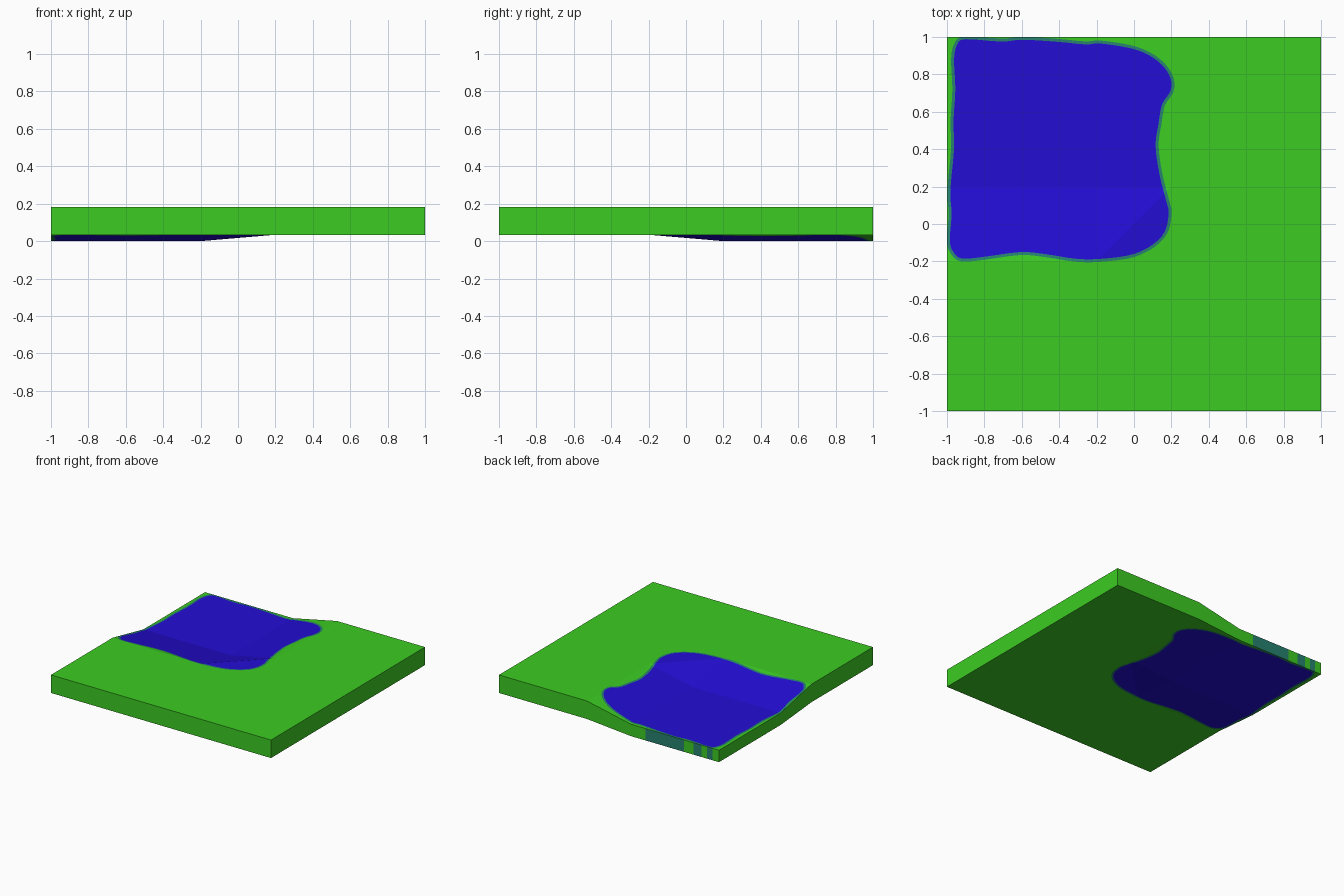
import bpy, bmesh
from mathutils import Vector
from mathutils.geometry import delaunay_2d_cdt

if "Cube" in bpy.data.objects:
    bpy.data.objects.remove(bpy.data.objects["Cube"])


def material(name, rgb):
    m = bpy.data.materials.new(name)
    m.diffuse_color = (*rgb, 1)
    m.use_nodes = True
    m.node_tree.nodes["Principled BSDF"].inputs["Base Color"].default_value = m.diffuse_color
    return m


GREEN, BLUE, TEAL = 0, 1, 2
mats = [material("grass green", (0.045, 0.60, 0.016)),
        material("water blue", (0.017, 0.004, 0.65)),
        material("shore teal", (0.020, 0.22, 0.16))]

# Water outline, counter-clockwise
OUTLINE = [(-.985, -.09), (-.965, -.15), (-.92, -.185), (-.80, -.175), (-.61, -.15),
           (-.48, -.16), (-.29, -.188), (-.13, -.182), (0, -.16), (.10, -.11),
           (.165, -.04), (.185, .06), (.17, .13), (.135, .27), (.115, .42),
           (.13, .53), (.15, .64), (.195, .71), (.195, .78), (.15, .85),
           (.075, .905), (-.02, .94), (-.18, .965), (-.26, .96), (-.42, .975),
           (-.60, .985), (-.71, .975), (-.90, .988), (-.945, .96), (-.962, .88),
           (-.955, .72), (-.965, .55), (-.962, .40), (-.982, .18), (-.975, .05)]


def smooth_loop(pts, steps=3):
    """Closed Catmull-Rom curve through the points."""
    out, n = [], len(pts)
    for i in range(n):
        a, b, c, d = (Vector(pts[(i + k) % n]) for k in (-1, 0, 1, 2))
        for s in range(steps):
            t = s / steps
            out.append(0.5 * (2 * b + (c - a) * t + (2 * a - 5 * b + 4 * c - d) * t * t
                              + (3 * b - a - 3 * c + d) * t ** 3))
    return out


def grow(loop, dist):
    """Offset a loop outward, kept inside the tile."""
    out = []
    for i, p in enumerate(loop):
        t = (loop[(i + 1) % len(loop)] - loop[i - 1]).normalized()
        q = p + Vector((t.y, -t.x)) * dist
        out.append(Vector((max(-1, min(1, q.x)), max(-1, min(1, q.y)))))
    return out


def inside(p, loop):
    hit = False
    for i, b in enumerate(loop):
        a = loop[i - 1]
        if (a.y > p.y) != (b.y > p.y) and p.x < a.x + (p.y - a.y) * (b.x - a.x) / (b.y - a.y):
            hit = not hit
    return hit


def sink(x, y):
    """0 on the flat land, 1 in the sunken corner, with ramps between."""
    u = max(0, min(1, (0.2 - x) / 0.4))
    v = max(0, min(1, (y + 0.2) / 0.4))
    return max(0, u + v - 1)


water = smooth_loop(OUTLINE)
shore = grow(water, 0.016)
STRIPES = [(-.68, -.33), (-.84, -.77), (-.94, -.89)]   # teal on the back edge

# Plan: tile border, ramp creases and painted outlines
pts, edges = [], []


def add_path(path, closed):
    base, n = len(pts), len(path)
    pts.extend(Vector(p) for p in path)
    edges.extend((base + i, base + (i + 1) % n) for i in range(n if closed else n - 1))


add_path([(-1, -1), (1, -1), (1, 1), (-1, 1)], True)
for c in (-0.2, 0.2):
    add_path([(c, -1), (c, 1)], False)
    add_path([(-1, c), (1, c)], False)
add_path([(-0.2, -0.2), (0.2, 0.2)], False)
add_path(water, True)
add_path(shore, True)
pts.extend(Vector((x, 1)) for s in STRIPES for x in s)
plan_pts, _, plan_faces, *_ = delaunay_2d_cdt(pts, edges, [], 0, 1e-4)

# Top and underside of the tile
bm = bmesh.new()
top = [bm.verts.new((p.x, p.y, 0.182 - 0.084 * sink(p.x, p.y))) for p in plan_pts]
bottom = [bm.verts.new((p.x, p.y, 0.034 - 0.034 * sink(p.x, p.y))) for p in plan_pts]
used = set()
for f in plan_faces:
    c = sum((plan_pts[i] for i in f), Vector((0, 0))) / len(f)
    colour = BLUE if inside(c, water) else TEAL if inside(c, shore) else GREEN
    bm.faces.new([top[i] for i in f]).material_index = colour
    bm.faces.new([bottom[i] for i in reversed(f)]).material_index = colour
    used.update((f[i - 1], f[i]) for i in range(len(f)))

# Side walls along the border
for a, b in used:
    if (b, a) not in used:
        wall = bm.faces.new((top[b], top[a], bottom[a], bottom[b]))
        m = (plan_pts[a] + plan_pts[b]) / 2
        if m.y > 0.999 and any(lo < m.x < hi for lo, hi in STRIPES):
            wall.material_index = TEAL

bmesh.ops.recalc_face_normals(bm, faces=bm.faces)
mesh = bpy.data.meshes.new("ground_tile")
bm.to_mesh(mesh)
bm.free()
for m in mats:
    mesh.materials.append(m)
bpy.context.collection.objects.link(bpy.data.objects.new("ground_tile", mesh))
